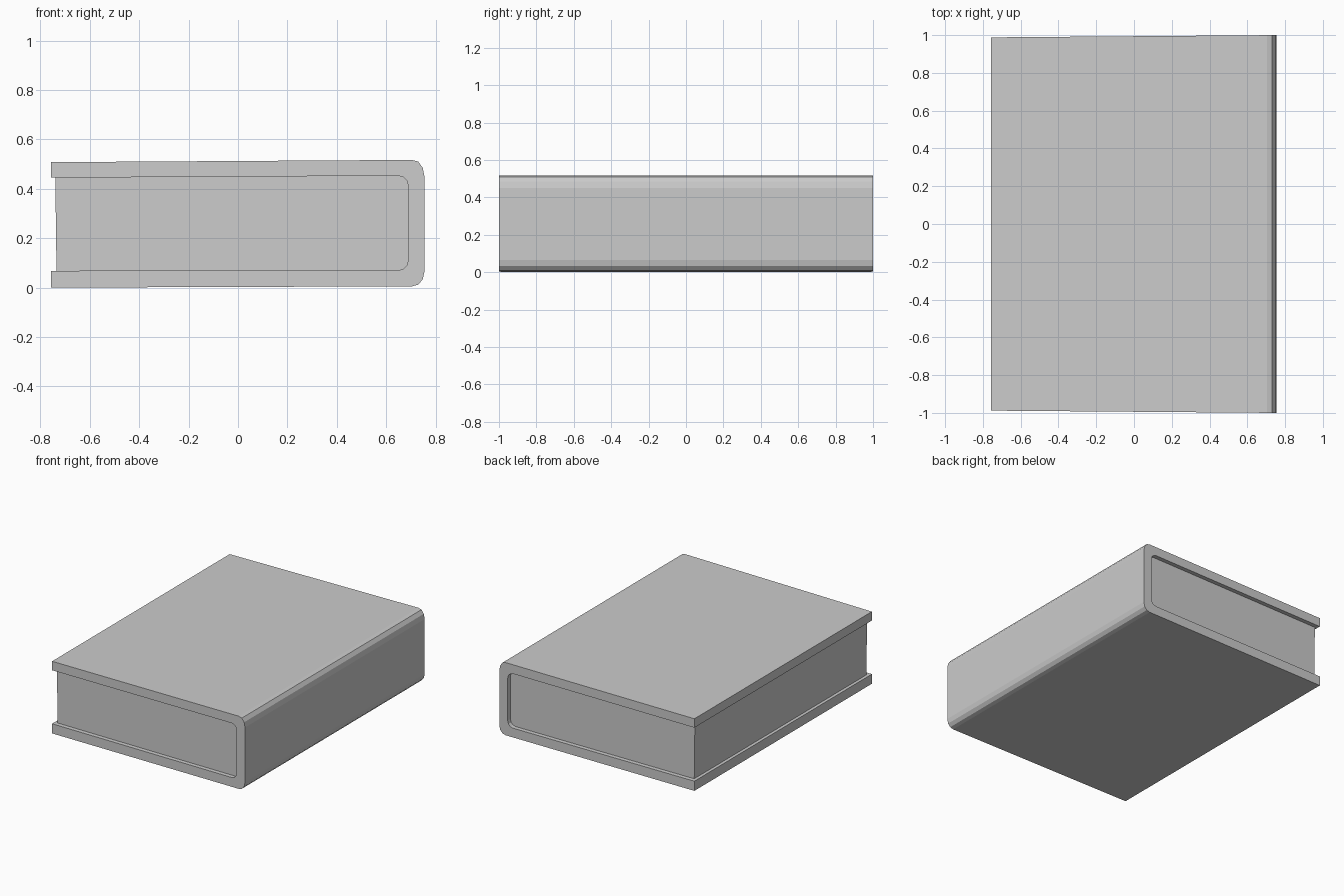
import bpy, bmesh

if "Cube" in bpy.data.objects:
    bpy.data.objects.remove(bpy.data.objects["Cube"])

# x-z outlines: spine corners in three flat facets, boards slightly slanted
outer = [(-0.757, 0.0), (0.705, 0.005), (0.73, 0.012), (0.748, 0.033), (0.755, 0.065),
         (0.755, 0.45), (0.748, 0.485), (0.73, 0.51), (0.705, 0.517), (-0.757, 0.508)]
bend = [(0.65, 0.07), (0.67, 0.076), (0.684, 0.09), (0.69, 0.112),
        (0.69, 0.411), (0.684, 0.433), (0.67, 0.447), (0.65, 0.453)]
inner = [(-0.757, 0.068)] + bend + [(-0.757, 0.445)]
pages = [(-0.735, 0.068)] + bend + [(-0.74, 0.446)]


def half_length(x):
    """Book is a touch longer at the spine than at the open edge."""
    return 0.988 + 0.012 * (x + 0.757) / 1.512


def extrude_profile(name, profile, inset=0.0):
    """Close an x-z outline into a solid running along y."""
    bm = bmesh.new()
    ends = [[bm.verts.new((x, s * (half_length(x) - inset), z)) for x, z in profile]
            for s in (-1, 1)]
    n = len(profile)
    for ring in ends:
        bm.faces.new(ring)
    for i in range(n):
        j = (i + 1) % n
        bm.faces.new((ends[0][i], ends[0][j], ends[1][j], ends[1][i]))
    bmesh.ops.recalc_face_normals(bm, faces=bm.faces)
    mesh = bpy.data.meshes.new(name)
    bm.to_mesh(mesh)
    bm.free()
    obj = bpy.data.objects.new(name, mesh)
    bpy.context.collection.objects.link(obj)
    return obj


# C-shaped cover: two boards joined by the spine
extrude_profile("book_cover", outer + inner[::-1])

# Page block, recessed from the cover on its three open sides
extrude_profile("page_block", pages, inset=0.03)
